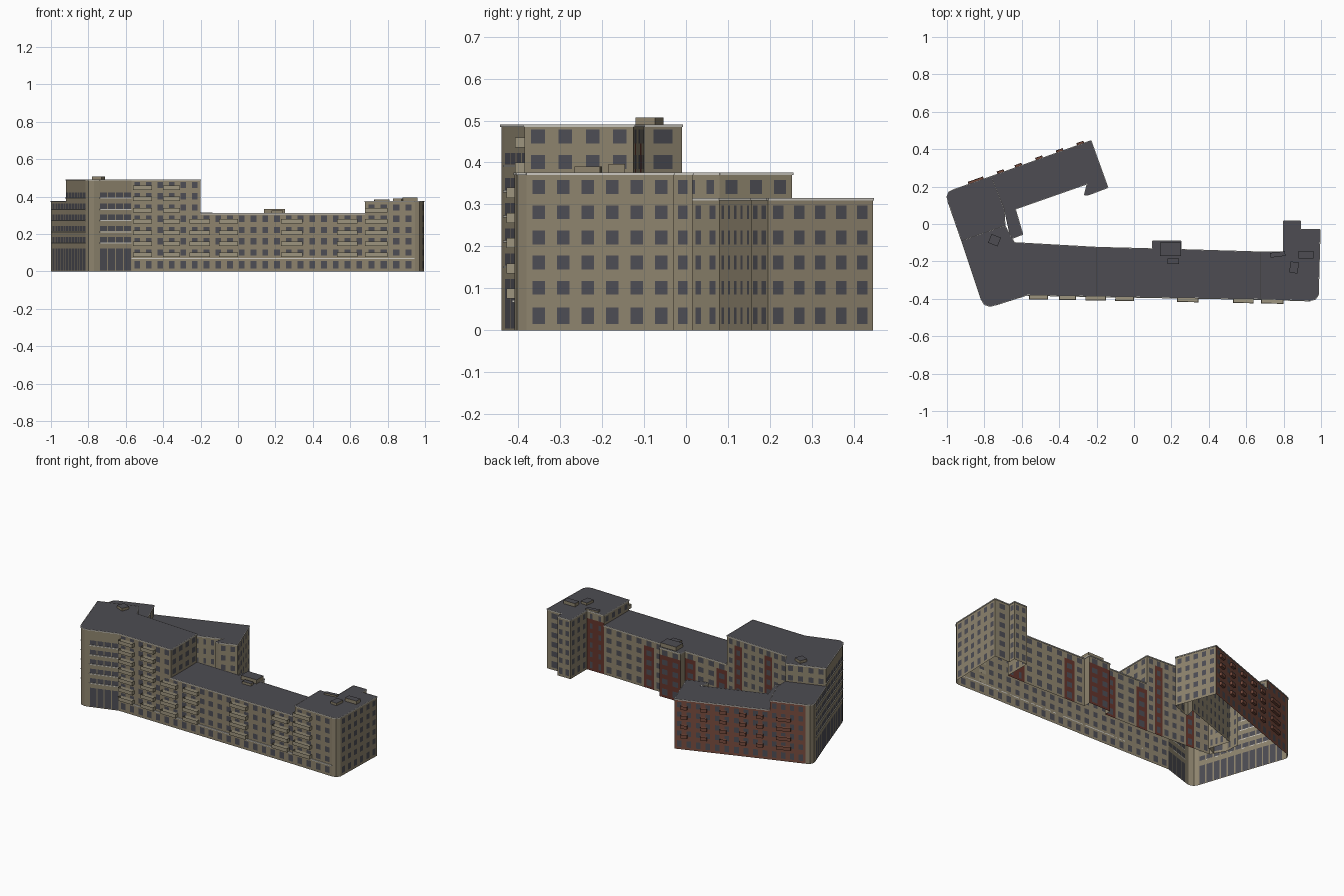
import bpy, bmesh, math
from mathutils import Matrix, Vector

cube = bpy.data.objects.get("Cube")
if cube:
    bpy.data.objects.remove(cube)

COLOURS = {
    "beige_wall": (0.27, 0.23, 0.155),
    "roof_grey": (0.075, 0.073, 0.085),
    "window_glass": (0.075, 0.075, 0.09),
    "white_trim": (0.6, 0.58, 0.53),
    "dark_red_panel": (0.13, 0.035, 0.025),
    "red_brick": (0.19, 0.072, 0.048),
    "pale_balcony": (0.34, 0.3, 0.21),
}
MATS = []
for mat_name, rgb in COLOURS.items():
    m = bpy.data.materials.new(mat_name)
    m.use_nodes = True
    m.diffuse_color = (*rgb, 1)
    m.node_tree.nodes["Principled BSDF"].inputs["Base Color"].default_value = (*rgb, 1)
    MATS.append(m)
WALL, ROOF, GLASS, WHITE, RED, BRICK, PALE = range(len(MATS))
FLOOR = 0.06


def finish(name, bm):
    mesh = bpy.data.meshes.new(name)
    bm.to_mesh(mesh)
    bm.free()
    for m in MATS:
        mesh.materials.append(m)
    ob = bpy.data.objects.new(name, mesh)
    bpy.context.collection.objects.link(ob)


def box(bm, p0, p1, z0, z1, depth, mat, hollow=False):
    """Box standing out to the right of the line p0-p1."""
    a, b = Vector(p0), Vector(p1)
    d = b - a
    out = Vector((d.y, -d.x)).normalized()
    c = (a + b) / 2 + out * depth / 2
    mtx = (Matrix.Translation((c.x, c.y, (z0 + z1) / 2))
           @ Matrix.Rotation(math.atan2(d.y, d.x), 4, "Z")
           @ Matrix.Diagonal((d.length, depth, z1 - z0, 1)))
    verts = bmesh.ops.create_cube(bm, size=1, matrix=mtx)["verts"]
    faces = {f for v in verts for f in v.link_faces}
    for f in faces:
        f.material_index = mat
    if hollow:
        top = max(faces, key=lambda f: f.calc_center_median().z)
        bmesh.ops.inset_individual(bm, faces=[top], thickness=0.003, depth=0)
        bmesh.ops.translate(bm, verts=top.verts, vec=(0, 0, -(z1 - z0) * 0.85))


def window_rows(shop, base, top):
    if shop:
        rows = [(0.004, 0.122)] + [(0.155 + FLOOR * k, 0.183 + FLOOR * k) for k in range(7)]
    else:
        rows = [(0.015, 0.055)] + [(0.085 + FLOOR * k, 0.118 + FLOOR * k) for k in range(7)]
    return [r for r in rows if r[0] > base and r[1] < top - 0.01]


def wall(bm, p0, p1, top, bays=0, base=0, shop=False, wide=0.5, red=(), red_top=1, mat=WALL):
    """Wall as a grid of cells, with framed panes in each bay."""
    a, b = Vector(p0), Vector(p1)
    rows = window_rows(shop, base, top) if bays else []
    zs = [base] + [z for r in rows for z in r] + [top]
    cells = []
    n = max(bays, 1)
    for i in range(n):
        s = [i / n, (i + 0.5 - wide / 2) / n, (i + 0.5) / n, (i + 0.5 + wide / 2) / n, (i + 1) / n]
        cells += [(s[j], s[j + 1], j in (1, 2), i in red) for j in range(4)]
    panes = []
    for s0, s1, pane, is_red in cells:
        for k in range(len(zs) - 1):
            pts = [(s0, zs[k]), (s1, zs[k]), (s1, zs[k + 1]), (s0, zs[k + 1])]
            f = bm.faces.new([bm.verts.new((*a.lerp(b, s), z)) for s, z in pts])
            f.material_index = RED if is_red and zs[k + 1] < red_top else mat
            if pane and k % 2:
                panes.append(f)
    if panes:
        rims = bmesh.ops.inset_individual(bm, faces=panes, thickness=0.0022, depth=-0.002)["faces"]
        for f in rims:
            f.material_index = WHITE
        for f in panes:
            f.material_index = GLASS


def block(name, top, outline):
    """Outline points run anticlockwise; each carries options for the wall that follows."""
    bm = bmesh.new()
    pts = [(x, y) for x, y, _ in outline]
    for i, (x, y, opts) in enumerate(outline):
        p1 = pts[(i + 1) % len(pts)]
        if opts is None:
            continue
        wall(bm, (x, y), p1, top, **opts)
        box(bm, (x, y), p1, top - 0.005, top + 0.001, 0.003, WHITE)
    roof = bm.faces.new([bm.verts.new((x, y, top)) for x, y in pts])
    roof.material_index = ROOF
    finish(name, bm)


PLAIN = dict()

# Tall corner block
block("tall_block", 0.49, [
    (-0.92, -0.09, dict(bays=7, shop=True, wide=0.8)),
    (-0.815, -0.405, PLAIN), (-0.80, -0.43, PLAIN), (-0.77, -0.44, PLAIN),
    (-0.74, -0.432, dict(bays=4, shop=True, wide=0.86)),
    (-0.57, -0.378, dict(bays=6)),
    (-0.20, -0.385, dict(bays=4, base=0.31)),
    (-0.20, -0.125, dict(bays=8, red=(1, 5), red_top=0.45)),
    (-0.64, -0.10, dict(bays=1)),
    (-0.69, -0.01, dict(base=0.375, bays=4)),
])

# Left wing
block("left_wing", 0.375, [
    (-0.69, -0.01, dict(bays=2, wide=0.4)),
    (-0.695, 0.08, dict(bays=3, base=0.315)),
    (-0.765, 0.253, dict(bays=4, mat=BRICK)),
    (-0.965, 0.183, PLAIN), (-0.99, 0.17, PLAIN), (-1.0, 0.145, PLAIN),
    (-0.993, 0.12, dict(bays=5, shop=True, wide=0.8)),
    (-0.92, -0.09, None),
])

# Back wing
block("back_wing", 0.315, [
    (-0.695, 0.08, None),
    (-0.635, 0.08, dict(bays=9, wide=0.35)),
    (-0.25, 0.215, PLAIN), (-0.265, 0.155, PLAIN),
    (-0.245, 0.155, dict(bays=2)),
    (-0.14, 0.195, dict(bays=5)),
    (-0.23, 0.445, dict(bays=10, mat=BRICK)),
    (-0.765, 0.253, None),
])

# Courtyard stair tower
block("courtyard_stair", 0.315, [
    (-0.66, -0.08, PLAIN), (-0.595, -0.055, dict(bays=4, wide=0.4)),
    (-0.635, 0.08, None), (-0.695, 0.08, None),
])

# Long middle wing
block("middle_wing", 0.31, [
    (-0.20, -0.385, dict(bays=14)),
    (0.68, -0.40, None),
    (0.68, -0.15, dict(bays=6, red=(4,), red_top=0.28)),
    (0.25, -0.137, None),
    (0.10, -0.133, dict(bays=4, red=(0, 3), red_top=0.28)),
    (-0.20, -0.125, None),
])
block("rear_stair", 0.31, [
    (0.10, -0.133, None), (0.25, -0.137, PLAIN),
    (0.25, -0.09, dict(bays=2, red=(0, 1), red_top=0.28)),
    (0.10, -0.09, PLAIN),
])

# Right end block
block("end_block", 0.375, [
    (0.68, -0.40, dict(bays=4)),
    (0.945, -0.408, PLAIN), (0.97, -0.402, PLAIN), (0.985, -0.38, dict(bays=6)),
    (0.995, -0.03, dict(bays=1, wide=0.4)),
    (0.89, -0.03, dict(bays=1)),
    (0.89, 0.015, dict(bays=2)),
    (0.80, 0.015, dict(bays=3)),
    (0.80, -0.15, dict(bays=2, red=(0, 1), red_top=0.35, wide=0.3)),
    (0.68, -0.15, dict(bays=4, base=0.31)),
])


def front_y(x):
    return -0.385 - 0.018 * (x + 0.2)


# Front balconies
bm = bmesh.new()
STACKS = [(-0.56, -0.46, 7), (-0.40, -0.31, 7), (-0.26, -0.15, 4), (-0.10, 0.0, 4),
          (0.23, 0.345, 4), (0.53, 0.64, 4), (0.68, 0.80, 5)]
for x0, x1, floors in STACKS:
    for k in range(floors):
        z = 0.076 + FLOOR * k
        box(bm, (x0, front_y(x0)), (x1, front_y(x1)), z, z + 0.024, 0.024, PALE, True)
finish("front_balconies", bm)

# Balconies on the brick face
bm = bmesh.new()
a, b = Vector((-0.23, 0.445)), Vector((-0.965, 0.183))
for s, w in ((0.05, 0.05), (0.2, 0.05), (0.35, 0.05), (0.5, 0.05), (0.63, 0.05), (0.78, 0.11)):
    for k in range(4):
        z = 0.076 + FLOOR * k
        box(bm, a.lerp(b, s), a.lerp(b, s + w), z, z + 0.022, 0.014, BRICK, True)
finish("brick_balconies", bm)

# String course over the ground floor
bm = bmesh.new()
box(bm, (-0.57, -0.378), (-0.20, -0.385), 0.066, 0.072, 0.006, WHITE)
box(bm, (-0.20, -0.385), (0.68, -0.40), 0.066, 0.072, 0.006, WHITE)
box(bm, (0.68, -0.40), (0.945, -0.408), 0.066, 0.072, 0.006, WHITE)
# White sills under the ribbon windows
for p0, p1, floors in (((-0.92, -0.09), (-0.815, -0.405), 5), ((-0.993, 0.12), (-0.92, -0.09), 4),
                       ((-0.74, -0.432), (-0.57, -0.378), 5)):
    for k in range(floors):
        box(bm, p0, p1, 0.149 + FLOOR * k, 0.154 + FLOOR * k, 0.004, WHITE)
finish("string_courses", bm)

# Roof houses
bm = bmesh.new()
HOUSES = [((-0.78, -0.10), (-0.73, -0.12), 0.48, 0.507, -0.05), ((0.14, -0.17), (0.25, -0.17), 0.30, 0.335, -0.07),
          ((0.18, -0.215), (0.24, -0.215), 0.30, 0.325, -0.03), ((0.83, -0.26), (0.875, -0.265), 0.37, 0.39, -0.06),
          ((0.88, -0.185), (0.96, -0.185), 0.37, 0.396, -0.04), ((0.73, -0.18), (0.81, -0.17), 0.37, 0.385, -0.025)]
for p0, p1, z0, z1, d in HOUSES:
    box(bm, p0, p1, z0, z1, d, WALL)
bmesh.ops.recalc_face_normals(bm, faces=bm.faces)
for f in bm.faces:
    if f.normal.z > 0.9:
        f.material_index = ROOF
finish("roof_houses", bm)
